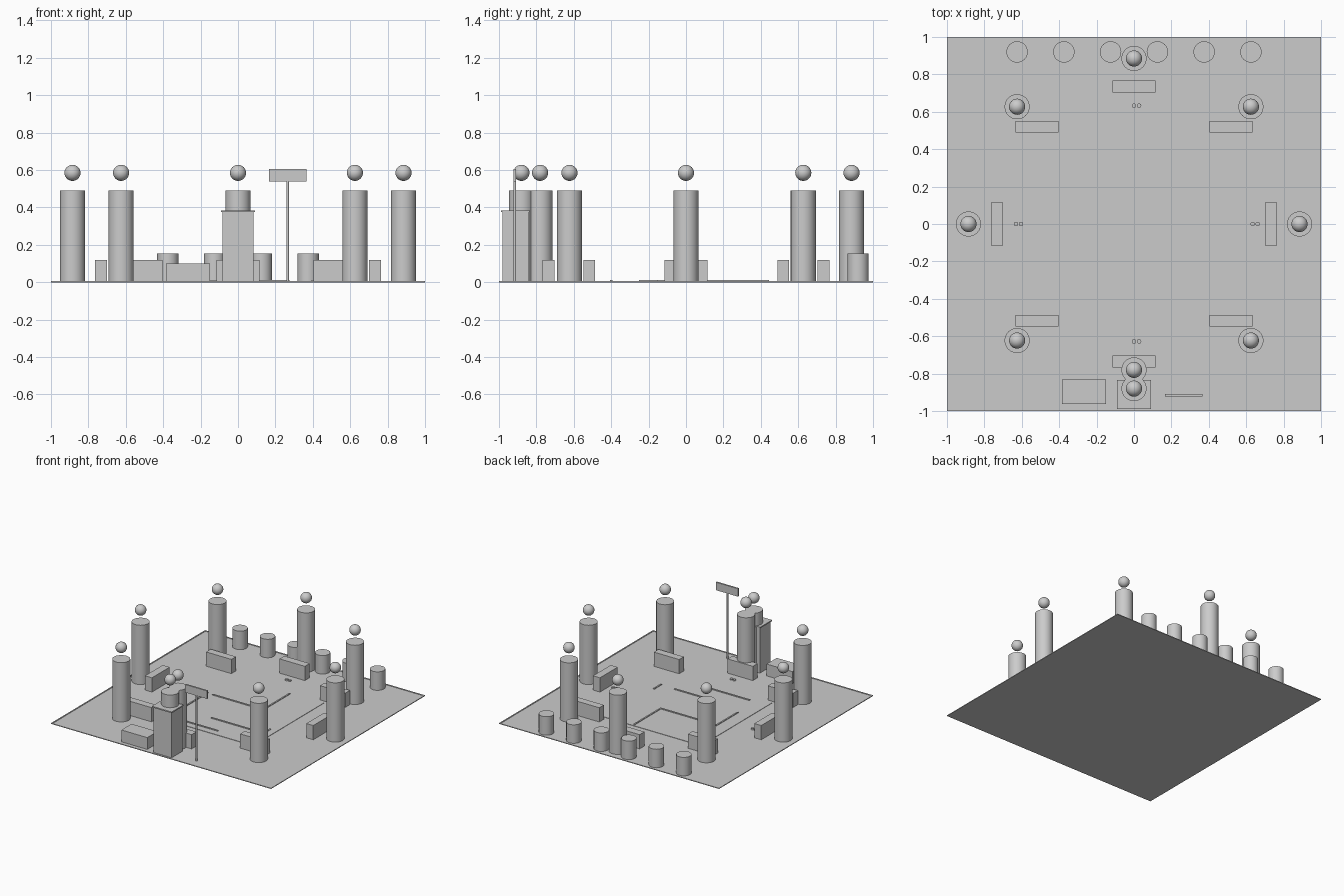
import bpy
from mathutils import Vector

cube = bpy.data.objects.get("Cube")
if cube:
    bpy.data.objects.remove(cube, do_unlink=True)

# Single plain material
grey = bpy.data.materials.new("plain grey")
grey.use_nodes = True
colour = (0.6, 0.6, 0.6, 1)
grey.diffuse_color = colour
grey.node_tree.nodes["Principled BSDF"].inputs["Base Color"].default_value = colour


def finish(name, smooth=False):
    obj = bpy.context.object
    obj.name = name
    obj.data.materials.append(grey)
    if smooth:
        bpy.ops.object.shade_smooth_by_angle()
    return obj


def box(name, x, y, z, sx, sy, sz):
    """Box centred on x, y with its underside at z."""
    bpy.ops.mesh.primitive_cube_add(size=1, location=(x, y, z + sz / 2))
    obj = bpy.context.object
    for v in obj.data.vertices:
        v.co *= Vector((sx, sy, sz))
    return finish(name)


def cylinder(name, x, y, z, r, h, sides=32):
    bpy.ops.mesh.primitive_cylinder_add(vertices=sides, radius=r, depth=h,
                                        location=(x, y, z + h / 2))
    return finish(name, True)


def figure(x, y):
    """Standing pawn: pillar body with a floating ball head."""
    cylinder("figure_body", x, y, 0, 0.067, 0.49)
    bpy.ops.mesh.primitive_uv_sphere_add(segments=32, ring_count=16, radius=0.043,
                                         location=(x, y, 0.585))
    finish("figure_head", True)


FLOOR = 0.003

# Floor with a thin raised rim
box("floor", 0, 0, 0, 2, 2, FLOOR)
for s in (-1, 1):
    box("floor_rim_side", s * 0.995, 0, 0, 0.01, 2, 0.006)
    box("floor_rim_end", 0, s * 0.995, 0, 1.98, 0.01, 0.006)

# Low board in the middle with wall strips
box("board", 0, 0, FLOOR, 0.92, 0.92, 0.003)
for x, y, sx, sy in ((0.16, 0.27, 0.012, 0.35), (-0.07, 0.1, 0.46, 0.012),
                     (-0.35, -0.03, 0.012, 0.28), (0.1, -0.24, 0.35, 0.012),
                     (0.4, -0.2, 0.012, 0.1), (-0.1, -0.4, 0.4, 0.012)):
    box("board_wall", x, y, 0.006, sx, sy, 0.006)

# Ring of figures, plus the pair beside the lectern
for s in (-1, 1):
    figure(s * 0.885, 0)
    for y in (0.627, -0.623):
        figure(s * 0.625, y)
for y in (0.885, -0.78, -0.88):
    figure(0, y)

# Desks in front of the figures
for s in (-1, 1):
    box("desk_side", s * 0.733, 0, 0, 0.063, 0.23, 0.12)
    box("desk_end", 0, s * 0.735, 0, 0.23, 0.063, 0.12)
    for y in (0.52, -0.517):
        box("desk_corner", s * 0.518, y, 0, 0.23, 0.06, 0.12)

# Small paired counters on the floor
for x, y in ((0, 0.633), (0, -0.628), (-0.631, 0), (0.635, 0)):
    for offset in (0, 0.027):
        cylinder("counter", x + offset, y, FLOOR, 0.012, 0.01, 16)

# Row of stools at the back
for x in (0.125, 0.375, 0.625):
    for s in (-1, 1):
        cylinder("stool", s * x, 0.92, 0, 0.057, 0.155)

# Lectern with cap, and low bench beside it
box("lectern", 0, -0.91, 0, 0.165, 0.14, 0.375)
box("lectern_cap", 0, -0.912, 0.375, 0.18, 0.155, 0.01)
box("bench", -0.268, -0.897, 0, 0.235, 0.132, 0.1)

# Sign on a post
cylinder("sign_post", 0.265, -0.915, 0, 0.007, 0.545, 16)
box("sign_board", 0.265, -0.915, 0.54, 0.2, 0.014, 0.065)
